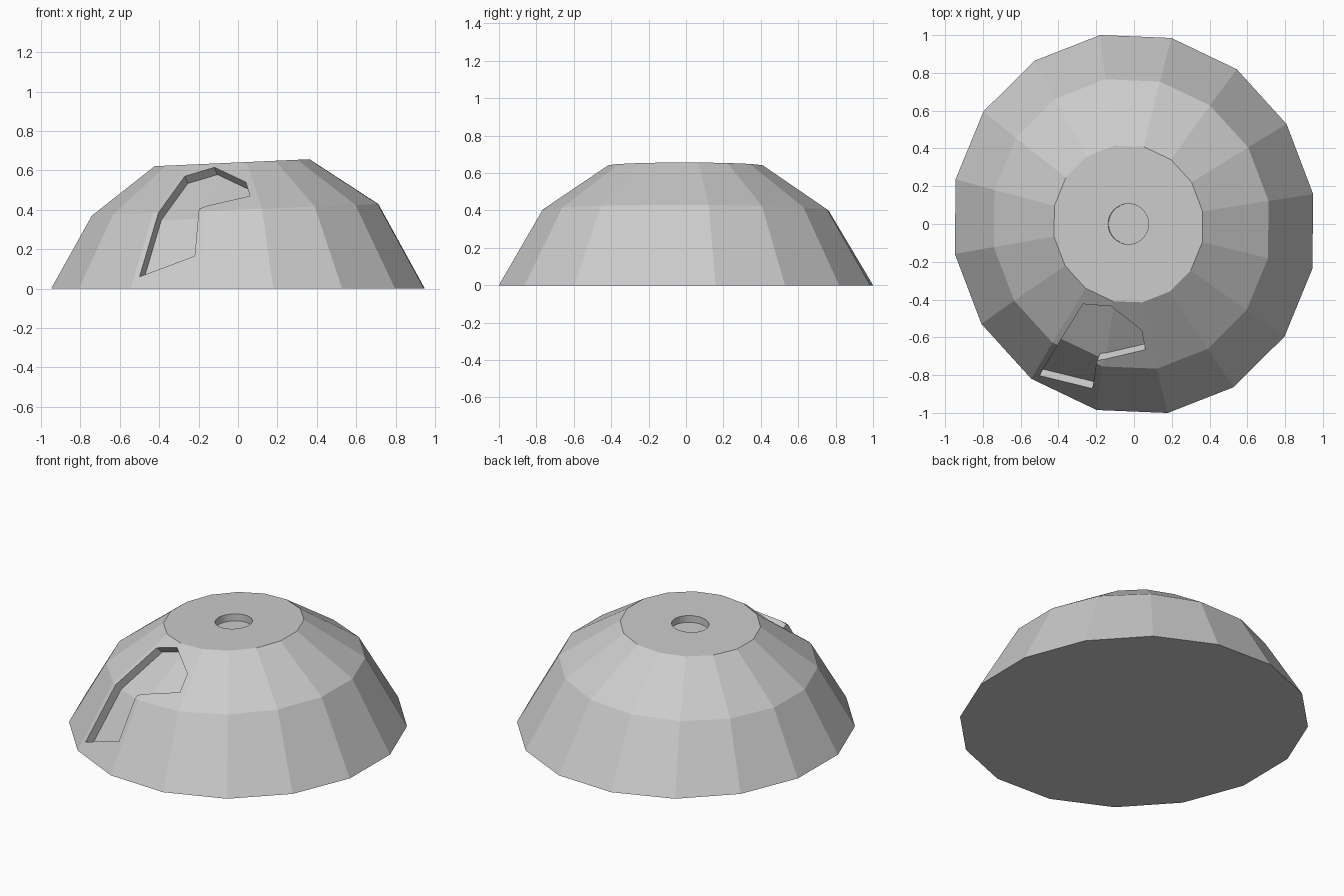
import bpy, bmesh, math
from mathutils import Vector, Matrix
from mathutils.bvhtree import BVHTree

if "Cube" in bpy.data.objects:
    bpy.data.objects.remove(bpy.data.objects["Cube"])

SIDES = 16
# rings: centre x, x radius, y radius, skew, height, height slope along x
RINGS = [
    (0.0, 0.965, 1.012, 0.040, 0.0, 0.0),
    (-0.015, 0.740, 0.775, 0.030, 0.40, 0.041),
    (-0.030, 0.400, 0.420, 0.015, 0.64, 0.045),
]
INWARD = Vector((0.015, 0.035, -0.037))


def to_object(name, bm):
    bmesh.ops.recalc_face_normals(bm, faces=bm.faces)
    mesh = bpy.data.meshes.new(name)
    bm.to_mesh(mesh)
    bm.free()
    obj = bpy.data.objects.new(name, mesh)
    bpy.context.collection.objects.link(obj)
    return obj


def loft(loops, triangulate_caps=False):
    """Closed solid through a list of equal-length point loops."""
    bm = bmesh.new()
    rows = [[bm.verts.new(p) for p in loop] for loop in loops]
    n = len(rows[0])
    for a, b in zip(rows, rows[1:]):
        for i in range(n):
            j = (i + 1) % n
            bm.faces.new((a[i], a[j], b[j], b[i]))
    caps = [bm.faces.new(rows[0][::-1]), bm.faces.new(rows[-1])]
    if triangulate_caps:
        bmesh.ops.triangulate(bm, faces=caps)
    return bm


def dome():
    loops = []
    for cx, rx, ry, skew, z, slope in RINGS:
        loop = []
        for k in range(SIDES):
            a = math.radians(11.25 + 360 / SIDES * k)
            x = cx + rx * math.cos(a) + 0.01 * rx * math.sin(a)
            y = ry * math.sin(a) - skew * math.cos(a)
            loop.append((x, y, z + slope * x))
        loops.append(loop)
    return loft(loops)


def cut(target, cutter):
    mod = target.modifiers.new("cut", 'BOOLEAN')
    mod.operation = 'DIFFERENCE'
    mod.solver = 'EXACT'
    mod.object = cutter
    bpy.context.view_layer.update()
    with bpy.context.temp_override(object=target, active_object=target):
        bpy.ops.object.modifier_apply(modifier=mod.name)
    bpy.data.objects.remove(cutter)


# dome body
bm = dome()
bm.normal_update()
tree = BVHTree.FromBMesh(bm)
body = to_object("dome_body", bm)

# front recess: outline projected on the dome, floor is the dome pushed inward
outline = [(-0.50, 0.06), (-0.40, 0.39), (-0.27, 0.57), (-0.12, 0.615),
           (0.04, 0.54), (0.06, 0.47), (-0.195, 0.405), (-0.22, 0.165)]
points = [tree.ray_cast(Vector((x, -5, z)), Vector((0, 1, 0)))[0] for x, z in outline]
recess = to_object("recess_cutter", loft(
    [[p - INWARD * 3 for p in points], [p + INWARD * 3 for p in points]], True))
bm = dome()
bmesh.ops.translate(bm, verts=bm.verts, vec=INWARD)
cut(recess, to_object("recess_floor_cutter", bm))
cut(body, recess)

# shallow round hole in the tilted top
bm = bmesh.new()
tilt = Matrix.Rotation(-math.atan(0.045), 4, 'Y')
bmesh.ops.create_cone(bm, cap_ends=True, segments=32, radius1=0.107, radius2=0.107,
                      depth=0.09, matrix=Matrix.Translation((-0.03, 0, 0.64)) @ tilt)
cut(body, to_object("hole_cutter", bm))
